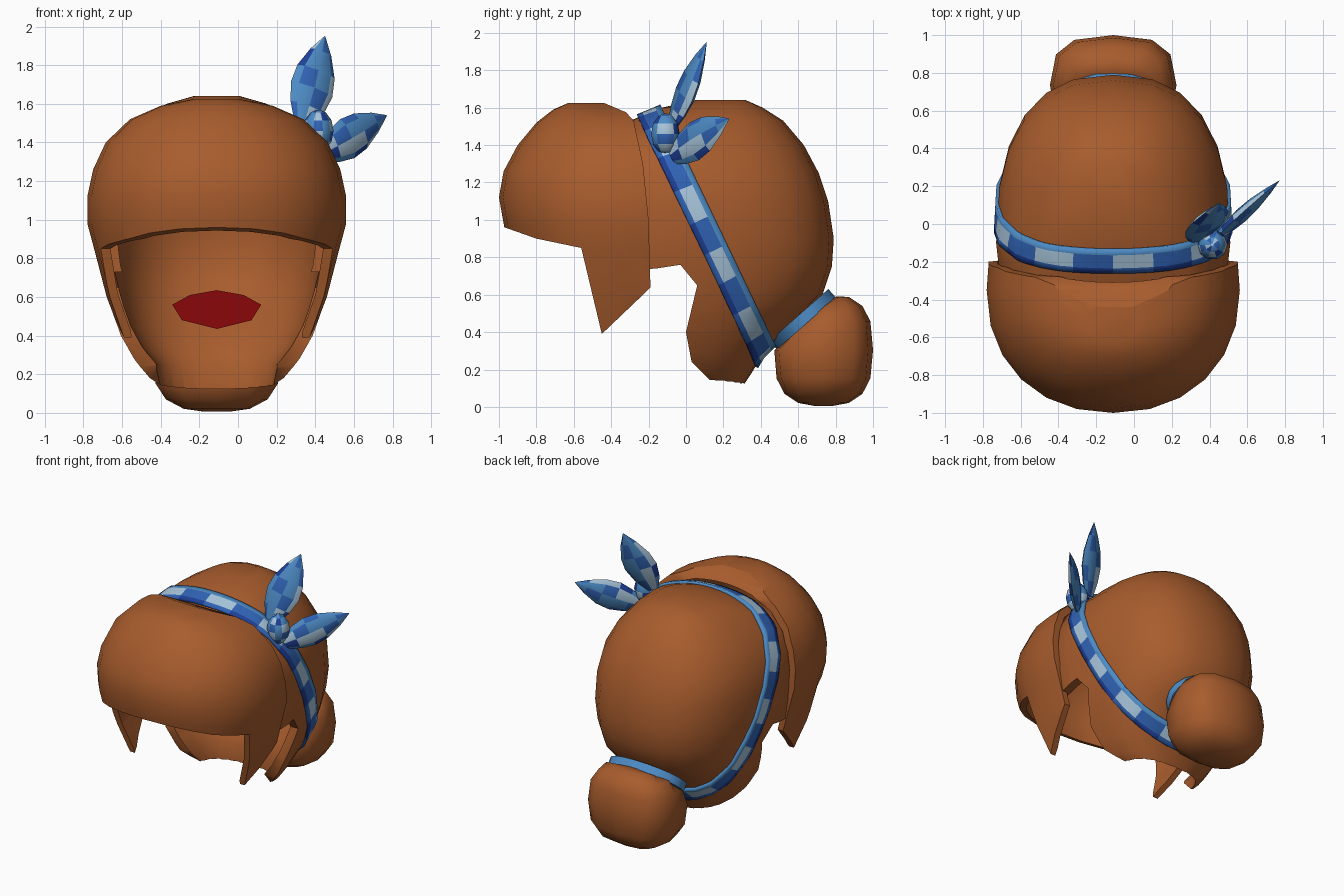
import bpy, bmesh, math
from mathutils import Vector

if "Cube" in bpy.data.objects:
    bpy.data.objects.remove(bpy.data.objects["Cube"])

MID = -0.11  # centre line of the hair
X = Vector((1, 0, 0))


def material(name, rgb):
    m = bpy.data.materials.new(name)
    m.use_nodes = True
    m.diffuse_color = (*rgb, 1)
    m.node_tree.nodes["Principled BSDF"].inputs["Base Color"].default_value = (*rgb, 1)
    return m


brown = material("hair brown", (0.39, 0.107, 0.026))
red = material("lip red", (0.26, 0.002, 0.003))
pale = material("pale blue", (0.39, 0.56, 0.71))
light = material("light blue", (0.075, 0.26, 0.56))
mid = material("mid blue", (0.03, 0.125, 0.46))
dark = material("dark blue", (0.013, 0.05, 0.31))
BLUES = [pale, light, mid, dark]


def finish(name, bm, mats, angle=45):
    me = bpy.data.meshes.new(name)
    bm.to_mesh(me)
    bm.free()
    for m in mats:
        me.materials.append(m)
    ob = bpy.data.objects.new(name, me)
    bpy.context.collection.objects.link(ob)
    smooth(ob, angle)
    return ob


def activate(ob):
    bpy.ops.object.select_all(action="DESELECT")
    ob.select_set(True)
    bpy.context.view_layer.objects.active = ob


def smooth(ob, angle):
    activate(ob)
    bpy.ops.object.shade_smooth_by_angle(angle=math.radians(angle))


def power(v, p):
    return math.copysign(abs(v) ** p, v)


def skin(rings, rule=None):
    """Closed surface through a list of rings; rule gives a material per patch."""
    bm = bmesh.new()
    loops = [[bm.verts.new(p) for p in ring] for ring in rings]
    n = len(loops[0])
    for i in range(len(loops) - 1):
        for j in range(n):
            k = (j + 1) % n
            f = bm.faces.new((loops[i][j], loops[i][k], loops[i + 1][k], loops[i + 1][j]))
            f.material_index = rule(i, j) if rule else 0
    bm.faces.new(loops[0])
    bm.faces.new(loops[-1])
    bmesh.ops.recalc_face_normals(bm, faces=bm.faces)
    return bm


def ellipse(centre, u, v, n=20):
    return [centre + u * math.cos(2 * math.pi * j / n) + v * math.sin(2 * math.pi * j / n)
            for j in range(n)]


def hair_mass(rows, k=1.0, zc=0.9, drop=None):
    """Stack of level outlines (z, front, middle, back, half width), scaled by k."""
    rings = []
    for i, (z, front, c, back, hw) in enumerate(rows):
        z = drop if i == 0 and drop is not None else zc + (z - zc) * k
        ring = []
        for j in range(24):
            a = 2 * math.pi * j / 24
            s = math.sin(a)
            r, p = (back - c, 0.8) if s > 0 else (c - front, 0.92)
            ring.append(Vector((MID + hw * k * power(math.cos(a), p), c + r * k * power(s, p), z)))
        rings.append(ring)
    return skin(rings)


def side_prism(name, outline):
    return finish(name, skin([[Vector((x, y, z)) for y, z in outline] for x in (-1.5, 1.5)]), [brown])


def carve(ob, cutter, operation):
    cutter.hide_render = True
    mod = ob.modifiers.new("carve", "BOOLEAN")
    mod.object, mod.operation, mod.solver = cutter, operation, "EXACT"
    activate(ob)
    bpy.ops.object.modifier_apply(modifier=mod.name)
    bpy.data.objects.remove(cutter)


def hollow_hair(name, rows, outline, k, drop):
    ob = finish(name, hair_mass(rows), [brown])
    carve(ob, side_prism("outline_cutter", outline), "INTERSECT")
    carve(ob, finish("cavity_cutter", hair_mass(rows, k, drop=drop), [brown]), "DIFFERENCE")
    smooth(ob, 40)


# Back hair, hollow, with nape
BACK = [(0.12, -0.5, 0.1, 0.31, 0.26), (0.18, -0.5, 0.05, 0.35, 0.35), (0.28, -0.5, 0, 0.41, 0.43),
        (0.4, -0.5, -0.05, 0.53, 0.5), (0.5, -0.5, -0.1, 0.63, 0.54), (0.6, -0.6, -0.1, 0.73, 0.57),
        (0.75, -0.7, -0.1, 0.78, 0.6), (0.9, -0.7, -0.1, 0.79, 0.62), (1.1, -0.7, -0.1, 0.76, 0.62),
        (1.25, -0.7, -0.1, 0.71, 0.59), (1.4, -0.6, -0.1, 0.63, 0.51), (1.53, -0.3, 0, 0.52, 0.38),
        (1.6, -0.13, 0.1, 0.41, 0.26), (1.64, 0.05, 0.2, 0.32, 0.12)]
hollow_hair("back_hair", BACK,
            [(-0.32, 1.8), (-0.32, 0.73), (-0.16, 0.74), (-0.03, 0.76), (0.06, 0.65), (0, 0.4),
             (0.03, 0.24), (0.1, 0.17), (0.22, 0.05), (1.2, 0.05), (1.2, 1.8)], 0.9, -0.3)

# Fringe with a pointed lock on each side
FRINGE = [(0.3, -0.9, -0.35, 0.4, 0.45), (0.39, -0.9, -0.35, 0.4, 0.49), (0.6, -0.92, -0.35, 0.4, 0.57),
          (0.85, -0.95, -0.35, 0.4, 0.635), (0.98, -0.975, -0.35, 0.4, 0.67), (1.12, -1, -0.35, 0.4, 0.67),
          (1.26, -0.975, -0.35, 0.4, 0.64), (1.4, -0.9, -0.35, 0.4, 0.575), (1.52, -0.8, -0.38, 0.2, 0.45),
          (1.59, -0.71, -0.45, -0.15, 0.29), (1.625, -0.63, -0.53, -0.38, 0.12)]
hollow_hair("fringe", FRINGE,
            [(-1.1, 1.0), (-0.97, 0.96), (-0.8, 0.9), (-0.56, 0.85), (-0.45, 0.39), (-0.24, 0.59),
             (-0.19, 0.64), (-0.2, 1.0), (-0.23, 1.3), (-0.28, 1.53), (-0.32, 1.575), (-0.45, 1.63),
             (-0.7, 1.8), (-1.1, 1.8)], 0.93, 0.2)

# Headband: a slanted slice of a slightly larger hair mass, cut into checks
bm = hair_mass(BACK, 1.025)
centre = Vector((MID, 0.12, 0.92))
down = Vector((0, 0.43, -0.9)).normalized()
normal = Vector((0, -down.z, down.y))
HALF = 0.068
CHECKS = 22


def slice_band(co, no, **clear):
    bmesh.ops.bisect_plane(bm, geom=bm.verts[:] + bm.edges[:] + bm.faces[:], dist=1e-5,
                           plane_co=co, plane_no=no, **clear)


slice_band(centre + normal * HALF, normal, clear_outer=True)
slice_band(centre - normal * HALF, normal, clear_inner=True)
for s in (-0.55, 0.55):
    slice_band(centre + normal * HALF * s, normal)
for i in range(CHECKS // 2):
    a = 2 * i * math.pi / CHECKS
    slice_band(centre, X * math.cos(a) - down * math.sin(a))
for f in bm.faces:
    p = f.calc_center_median() - centre
    odd = math.floor(math.atan2(p.x, p.dot(down)) / (2 * math.pi) * CHECKS) % 2
    side = p.dot(normal) / HALF
    if abs(side) < 0.55:
        f.material_index = 2 if odd else 0
    elif side > 0:
        f.material_index = 1
    else:
        f.material_index = 3 if odd else 2
band = finish("headband", bm, BLUES)
mod = band.modifiers.new("thickness", "SOLIDIFY")
mod.thickness, mod.offset = 0.025, -1
activate(band)
bpy.ops.object.modifier_apply(modifier=mod.name)

# Bow: two pointed leaves and a knot
PATCHES = (1, 2, 0, 1, 2, 1, 0, 3, 1)


def leaf(name, start, tip, across, width, shift):
    start, tip, across = Vector(start), Vector(tip), Vector(across)
    axis = tip - start
    across = (across - axis * across.dot(axis) / axis.length_squared).normalized()
    thick = axis.cross(across).normalized()
    rings = []
    for t, w in [(0, 0.4), (0.2, 0.8), (0.4, 1), (0.6, 0.9), (0.82, 0.5), (1, 0.02)]:
        rings.append(ellipse(start + axis * t, across * width * w, thick * 0.038 * w, 8))
    finish(name, skin(rings, lambda i, j: PATCHES[(i * 4 + j + shift) % len(PATCHES)]), BLUES, 60)


leaf("bow_leaf_upper", (0.335, -0.08, 1.49), (0.45, 0.11, 1.95), (0.9, 0.4, 0), 0.12, 0)
leaf("bow_leaf_side", (0.43, -0.08, 1.34), (0.77, 0.23, 1.54), (-0.2, -0.1, 1), 0.11, 5)


def ball(centre, size, p, n, rows, rule=None):
    rings = []
    for i in range(rows + 1):
        a = math.pi * min(max(i / rows, 0.03), 0.97)
        ring = ellipse(Vector((0, 0, -math.cos(a))), X * math.sin(a), Vector((0, math.sin(a), 0)), n)
        rings.append([Vector([c + s * power(v, p) for c, s, v in zip(centre, size, q)]) for q in ring])
    return skin(rings, rule)


finish("bow_knot", ball((0.415, -0.11, 1.46), (0.08, 0.08, 0.11), 1, 10, 6,
                        lambda i, j: PATCHES[(i * 2 + j) % len(PATCHES)]), BLUES)

# Bun, flattened where it meets its tie
tie_centre = Vector((MID, 0.64, 0.45))
tie_axis = Vector((0, 0.66, -0.75)).normalized()
tie_up = Vector((0, 0.75, 0.66)).normalized()
bm = ball((MID, 0.735, 0.305), (0.335, 0.265, 0.3), 0.7, 12, 8)
for v in bm.verts:
    d = (v.co - tie_centre).dot(tie_axis)
    if d < 0:
        v.co -= tie_axis * d
finish("bun", bm, [brown])

# Bun tie
finish("bun_tie", skin([ellipse(tie_centre + tie_axis * d, X * 0.3, tie_up * 0.21)
                        for d in (-0.055, 0.005)]), [light])

# Lips, set inside the hair
bm = bmesh.new()
half = [(0, 0.635), (0.14, 0.61), (0.23, 0.56), (0.18, 0.48), (0, 0.435)]
outline = half + [(-x, z) for x, z in half[-2:0:-1]]
lips = bm.faces.new([bm.verts.new((MID + x, 0.13, z)) for x, z in outline])
lips.normal_update()
if lips.normal.y > 0:
    lips.normal_flip()
finish("lips", bm, [red])
